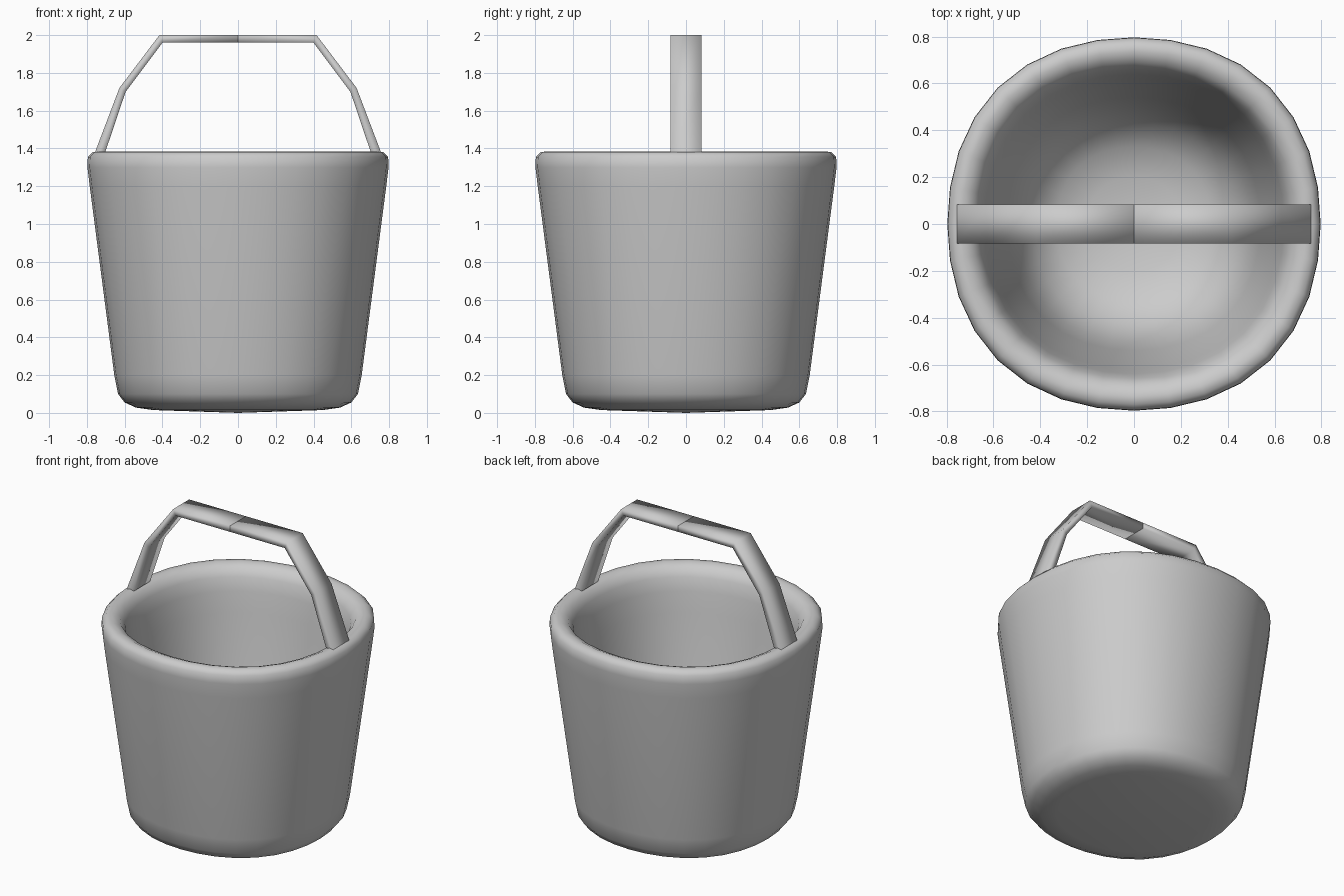
import bpy, bmesh
from math import cos, sin, tau

if "Cube" in bpy.data.objects:
    bpy.data.objects.remove(bpy.data.objects["Cube"])


def finish(name, bm):
    bmesh.ops.recalc_face_normals(bm, faces=bm.faces)
    mesh = bpy.data.meshes.new(name)
    bm.to_mesh(mesh)
    bm.free()
    obj = bpy.data.objects.new(name, mesh)
    bpy.context.collection.objects.link(obj)
    return obj


def lathe(name, profile, sides, bulge):
    """Revolve (r, z) points; bulge widens the round slightly on the diagonals."""
    bm = bmesh.new()
    rings = []
    for r, z in profile:
        if r == 0:
            rings.append([bm.verts.new((0, 0, z))] * sides)
            continue
        ring = []
        for i in range(sides):
            a = tau * i / sides
            q = r * (1 + bulge * (1 - cos(4 * a)) / 2)
            ring.append(bm.verts.new((q * cos(a), q * sin(a), z)))
        rings.append(ring)
    for a, b in zip(rings, rings[1:]):
        for i in range(sides):
            j = (i + 1) % sides
            corners = list(dict.fromkeys((a[i], a[j], b[j], b[i])))
            bm.faces.new(corners).smooth = True
    return finish(name, bm)


def handle_half(name, side):
    # outer and inner edge of the strap as (x, z), from rim to centre
    outer = [(0.757, 1.38), (0.628, 1.72), (0.416, 2.0), (0, 2.0)]
    inner = [(0.703, 1.38), (0.595, 1.70), (0.400, 1.96), (0, 1.96)]
    w = 0.083
    bm = bmesh.new()
    rings = [[bm.verts.new((side * x, y, z)) for x, y, z in
              ((o[0], -w, o[1]), (o[0], w, o[1]), (i[0], w, i[1]), (i[0], -w, i[1]))]
             for o, i in zip(outer, inner)]
    for a, b in zip(rings, rings[1:]):
        for k in range(4):
            j = (k + 1) % 4
            bm.faces.new((a[k], a[j], b[j], b[k])).smooth = True
    # end caps: flat at the rim, smoothed at the middle seam
    bm.faces.new(rings[0])
    bm.faces.new(rings[-1]).smooth = True
    return finish(name, bm)


# Bucket: outside from the base up, over the rim, and down into a rounded bowl
lathe("bucket", [
    (0, 0), (0.45, 0.015), (0.54, 0.028), (0.60, 0.055), (0.635, 0.10), (0.655, 0.20),
    (0.785, 1.20), (0.797, 1.30), (0.795, 1.355), (0.77, 1.380), (0.735, 1.385),
    (0.69, 1.365), (0.66, 1.315), (0.64, 1.23), (0.62, 1.10),
    (0.54, 0.62), (0.50, 0.44), (0.43, 0.30), (0.33, 0.22), (0.20, 0.18), (0, 0.165)],
    32, 0.033)

# Handle: two mirrored strap halves
handle_half("handle_right", 1)
handle_half("handle_left", -1)
